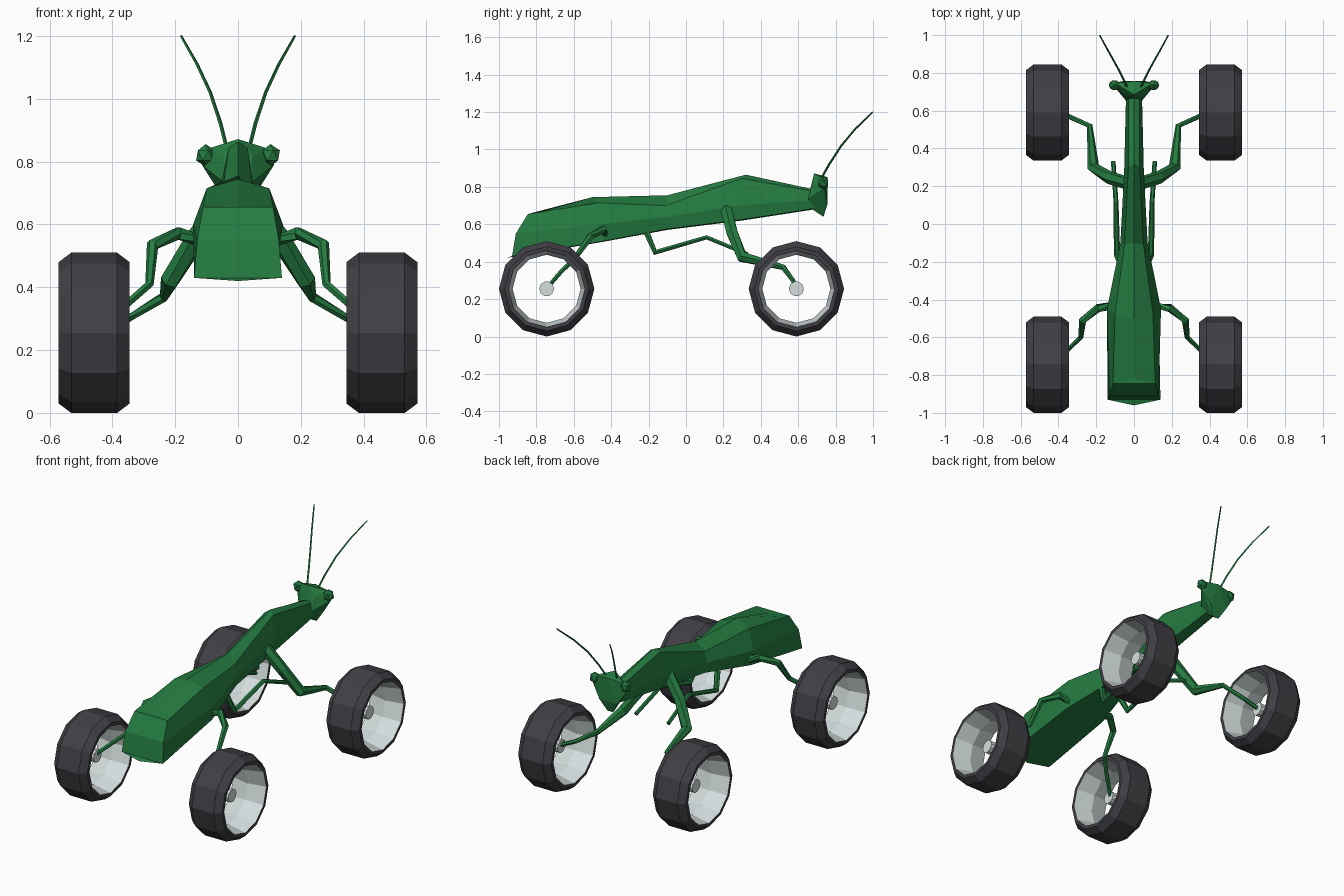
import bpy, bmesh, math
from mathutils import Vector

if "Cube" in bpy.data.objects:
    bpy.data.objects.remove(bpy.data.objects["Cube"])


def material(name, rgb):
    m = bpy.data.materials.new(name)
    m.diffuse_color = (*rgb, 1)
    m.use_nodes = True
    m.node_tree.nodes["Principled BSDF"].inputs["Base Color"].default_value = m.diffuse_color
    return m


GREEN = material("leaf green", (0.018, 0.20, 0.052))
RUBBER = material("dark rubber", (0.052, 0.049, 0.058))
METAL = material("pale metal", (0.66, 0.73, 0.73))


def finish(name, bm, *mats):
    bmesh.ops.recalc_face_normals(bm, faces=bm.faces)
    mesh = bpy.data.meshes.new(name)
    bm.to_mesh(mesh)
    bm.free()
    for m in mats:
        mesh.materials.append(m)
    ob = bpy.data.objects.new(name, mesh)
    bpy.context.collection.objects.link(ob)
    return ob


def bridge(bm, rings, closed=False, mat=lambda i: 0):
    """Join equal rings of vertices with quads."""
    n = len(rings[0])
    for i in range(len(rings) if closed else len(rings) - 1):
        a, b = rings[i], rings[(i + 1) % len(rings)]
        for k in range(n):
            f = bm.faces.new((a[k], a[(k + 1) % n], b[(k + 1) % n], b[k]))
            f.material_index = mat(i)


def tube(name, points, radii, side, sides=6):
    """Faceted limb along a path, with a radius at each joint."""
    bm = bmesh.new()
    pts = [Vector((p[0] * side, p[1], p[2])) for p in points]
    rings = []
    for i, p in enumerate(pts):
        d = Vector()
        if i > 0:
            d += (p - pts[i - 1]).normalized()
        if i < len(pts) - 1:
            d += (pts[i + 1] - p).normalized()
        d.normalize()
        u = (Vector((1, 0, 0)) - d * d.x).normalized()
        v = d.cross(u)
        rings.append([bm.verts.new(p + radii[i] * (
            math.cos(math.tau * k / sides) * u + math.sin(math.tau * k / sides) * v))
            for k in range(sides)])
    bridge(bm, rings)
    bm.faces.new(rings[0])
    bm.faces.new(rings[-1])
    return finish(name, bm, GREEN)


def lathe(name, profile, center, sides, mats, mat, closed):
    """Revolve (x offset, radius) profile about an axle along x."""
    bm = bmesh.new()
    cx, cy, cz = center
    rings = [[bm.verts.new((cx + x, cy + r * math.cos(math.tau * k / sides),
                            cz + r * math.sin(math.tau * k / sides)))
              for k in range(sides)] for x, r in profile]
    bridge(bm, rings, closed, mat)
    if not closed:
        bm.faces.new(rings[0])
        bm.faces.new(rings[-1])
    return finish(name, bm, *mats)


# Body: half sections from top ridge to keel, as (x, y, z)
sections = [
    [(0, -.82, .655), (.112, -.845, .655), (.130, -.91, .55), (.14, -.93, .43), (0, -.96, .42)],
    [(0, -.50, .745), (.10, -.47, .715), (.143, -.45, .60), (.13, -.44, .51), (0, -.45, .505)],
    [(0, -.10, .755), (.05, -.11, .70), (.072, -.10, .64), (.06, -.10, .575), (0, -.10, .57)],
    [(0, .32, .865), (.03, .30, .845), (.052, .28, .70), (.04, .30, .625), (0, .30, .62)],
    [(0, .69, .785), (.03, .69, .775), (.042, .69, .73), (.03, .69, .685), (0, .69, .68)],
]
bm = bmesh.new()
rings = []
for s in sections:
    full = s + [(-x, y, z) for x, y, z in reversed(s[1:-1])]
    rings.append([bm.verts.new(p) for p in full])
bridge(bm, rings)
for ring in (rings[0], rings[-1]):
    # end caps in strips across the width
    bm.faces.new((ring[0], ring[1], ring[7]))
    bm.faces.new((ring[1], ring[2], ring[6], ring[7]))
    bm.faces.new((ring[2], ring[3], ring[5], ring[6]))
    bm.faces.new((ring[3], ring[4], ring[5]))
finish("body", bm, GREEN)

# Head: triangular wedge
half = [(0, .685, .872), (.045, .68, .82), (.04, .65, .73), (.02, .645, .70),
        (0, .757, .852), (.10, .745, .84), (.115, .74, .79), (.06, .757, .71),
        (.02, .735, .64)]
bm = bmesh.new()
for x, y, z in half:
    for sx in ((1,) if x == 0 else (1, -1)):
        bm.verts.new((x * sx, y, z))
bmesh.ops.convex_hull(bm, input=bm.verts)
finish("head", bm, GREEN)

for side, label in ((1, "right"), (-1, "left")):
    # Eyes
    bm = bmesh.new()
    bmesh.ops.create_icosphere(bm, subdivisions=1, radius=1)
    for v in bm.verts:
        v.co = Vector((side * .103 + v.co.x * .034, .735 + v.co.y * .03, .82 + v.co.z * .036))
    finish(f"eye_{label}", bm, GREEN)

    # Antennae
    tube(f"antenna_{label}",
         [(.035, .72, .84), (.055, .765, .92), (.088, .83, 1.02), (.13, .905, 1.11), (.181, .998, 1.20)],
         [.006, .006, .0055, .005, .004], side, 4)

    # Front legs
    tube(f"front_leg_{label}",
         [(.03, .215, .68), (.13, .245, .56), (.215, .30, .425), (.235, .52, .37),
          (.35, .572, .30), (.45, .59, .257)],
         [.035, .034, .032, .016, .013, .012], side)

    # Rear legs
    tube(f"rear_leg_{label}",
         [(.10, -.43, .54), (.19, -.445, .572), (.272, -.51, .535), (.282, -.60, .41),
          (.35, -.665, .35), (.45, -.745, .257)],
         [.02, .022, .02, .014, .013, .012], side)

    # Folded arms under the thorax
    tube(f"arm_{label}",
         [(.06, -.225, .59), (.09, -.165, .45), (.095, .11, .53), (.11, .33, .44)],
         [.02, .017, .013, .012], side)

    # Wheels: tyre, rim lining and hub
    for place, y in (("front", .59), ("rear", -.745)):
        center = (side * .458, y, .255)
        lathe(f"{place}_wheel_{label}",
              [(-.113, .205), (-.113, .225), (-.073, .255), (.073, .255),
               (.113, .225), (.113, .205), (0, .182)],
              center, 12, (RUBBER, METAL), lambda i: 1 if i >= 5 else 0, True)
        lathe(f"{place}_hub_{label}", [(-.025, .04), (.025, .04)],
              center, 10, (METAL,), lambda i: 0, False)
